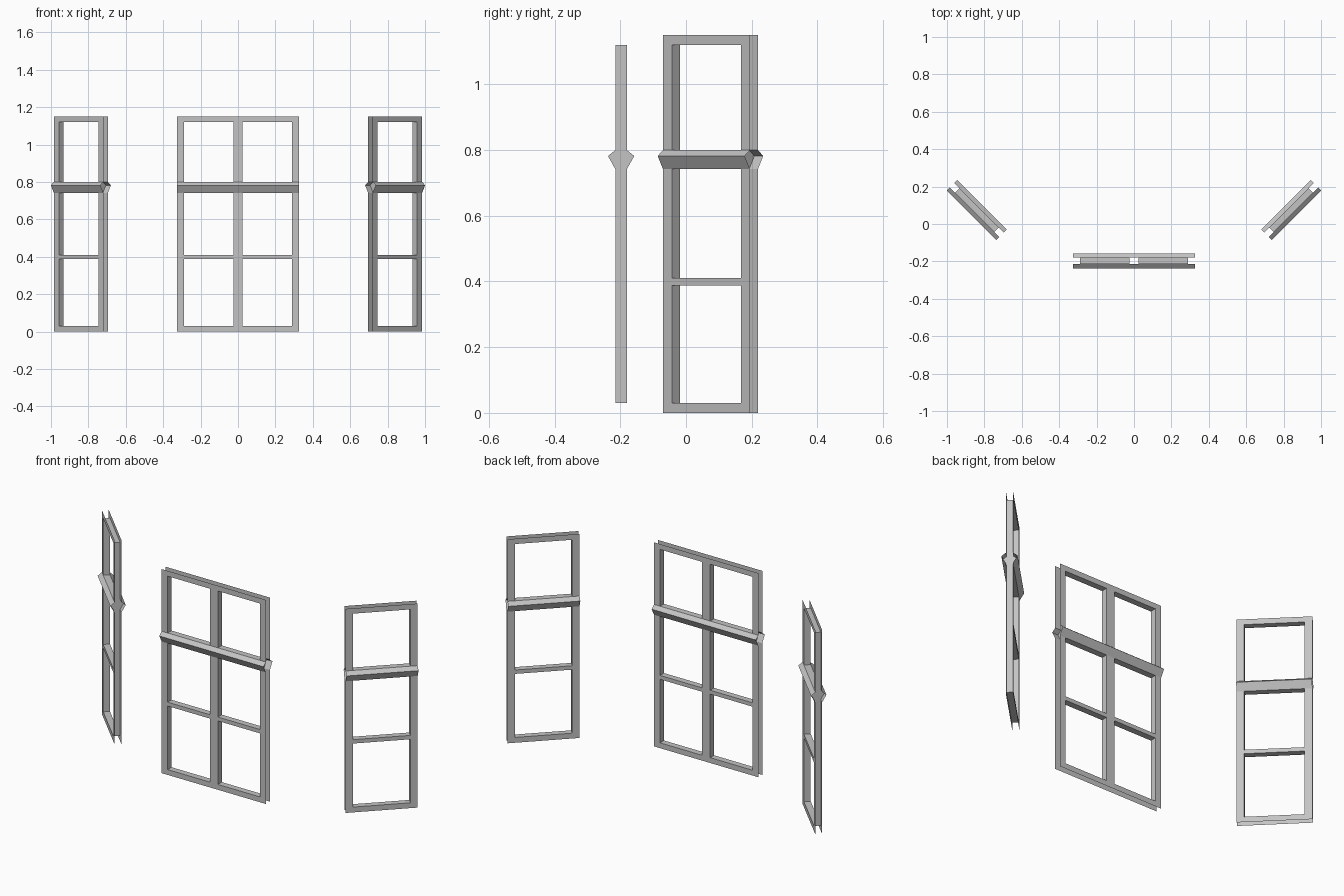
import bpy, bmesh, math
from mathutils import Vector

if "Cube" in bpy.data.objects:
    bpy.data.objects.remove(bpy.data.objects["Cube"])

paint = bpy.data.materials.new("grey_paint")
paint.diffuse_color = (0.55, 0.55, 0.55, 1)
paint.use_nodes = True
paint.node_tree.nodes["Principled BSDF"].inputs["Base Color"].default_value = paint.diffuse_color

T = 0.0175      # half depth between the two frame skins
BULGE = 0.0225  # projection of the moulded transom
# row edges: sill, lower pane, bar, middle pane, transom, top pane, head
ZS = [0, 0.03, 0.388, 0.41, 0.742, 0.80, 1.12, 1.15]
PEAK = 0.782
PANE_ROWS = (1, 3, 5)
TRANSOM_ROW = 4


def window_panel(name, xs, loc, angle):
    """Two open skins with pane holes, joined by the reveals. Odd columns are glazed."""
    bm = bmesh.new()

    def face(pts, normal):
        f = bm.faces.new([bm.verts.new(p) for p in pts])
        f.normal_update()
        if f.normal.dot(Vector(normal)) < 0:
            f.normal_flip()

    left, right = xs[0], xs[-1]
    for s in (-1, 1):
        y, yp = s * T, s * (T + BULGE)
        # flat skin around the panes
        for r in range(len(ZS) - 1):
            if r == TRANSOM_ROW:
                continue
            a, b = ZS[r], ZS[r + 1]
            for c in range(len(xs) - 1):
                if r in PANE_ROWS and c % 2 == 1:
                    continue
                x0, x1 = xs[c], xs[c + 1]
                face([(x0, y, a), (x1, y, a), (x1, y, b), (x0, y, b)], (0, s, 0))
        # projecting transom moulding, open at its ends
        a, b = ZS[TRANSOM_ROW], ZS[TRANSOM_ROW + 1]
        for (ya, za), (yb, zb) in (((y, a), (yp, PEAK)), ((yp, PEAK), (y, b))):
            face([(left, ya, za), (right, ya, za), (right, yb, zb), (left, yb, zb)], (0, s, 0))
        # moulding stops in line with the jambs
        for x, n in ((xs[1], -1), (xs[-2], 1)):
            face([(x, y, a), (x, yp, PEAK), (x, y, b)], (n, 0, 0))

    # upright reveals
    for i in range(1, len(xs) - 1):
        x, n = xs[i], (1 if i % 2 == 1 else -1)
        for r in range(1, len(ZS) - 2):
            if r not in PANE_ROWS and i not in (1, len(xs) - 2):
                continue
            a, b = ZS[r], ZS[r + 1]
            face([(x, -T, a), (x, T, a), (x, T, b), (x, -T, b)], (n, 0, 0))
    # level reveals
    for r in PANE_ROWS:
        for c in range(1, len(xs) - 1, 2):
            x0, x1 = xs[c], xs[c + 1]
            for z, n in ((ZS[r], 1), (ZS[r + 1], -1)):
                face([(x0, -T, z), (x1, -T, z), (x1, T, z), (x0, T, z)], (0, 0, n))

    bmesh.ops.remove_doubles(bm, verts=bm.verts, dist=0.0001)
    me = bpy.data.meshes.new(name)
    bm.to_mesh(me)
    bm.free()
    me.materials.append(paint)
    ob = bpy.data.objects.new(name, me)
    ob.location = loc
    ob.rotation_euler.z = angle
    bpy.context.collection.objects.link(ob)


# wide centre window with a mullion
window_panel("centre_window", [-0.325, -0.288, -0.025, 0.025, 0.288, 0.325],
             (0, -0.1975, 0), 0)
# narrow windows angled on both sides of the bay
for side, name in ((-1, "left_window"), (1, "right_window")):
    window_panel(name, [-0.187, -0.149, 0.149, 0.187],
                 (side * 0.84, 0.0745, 0), side * math.pi / 4)
